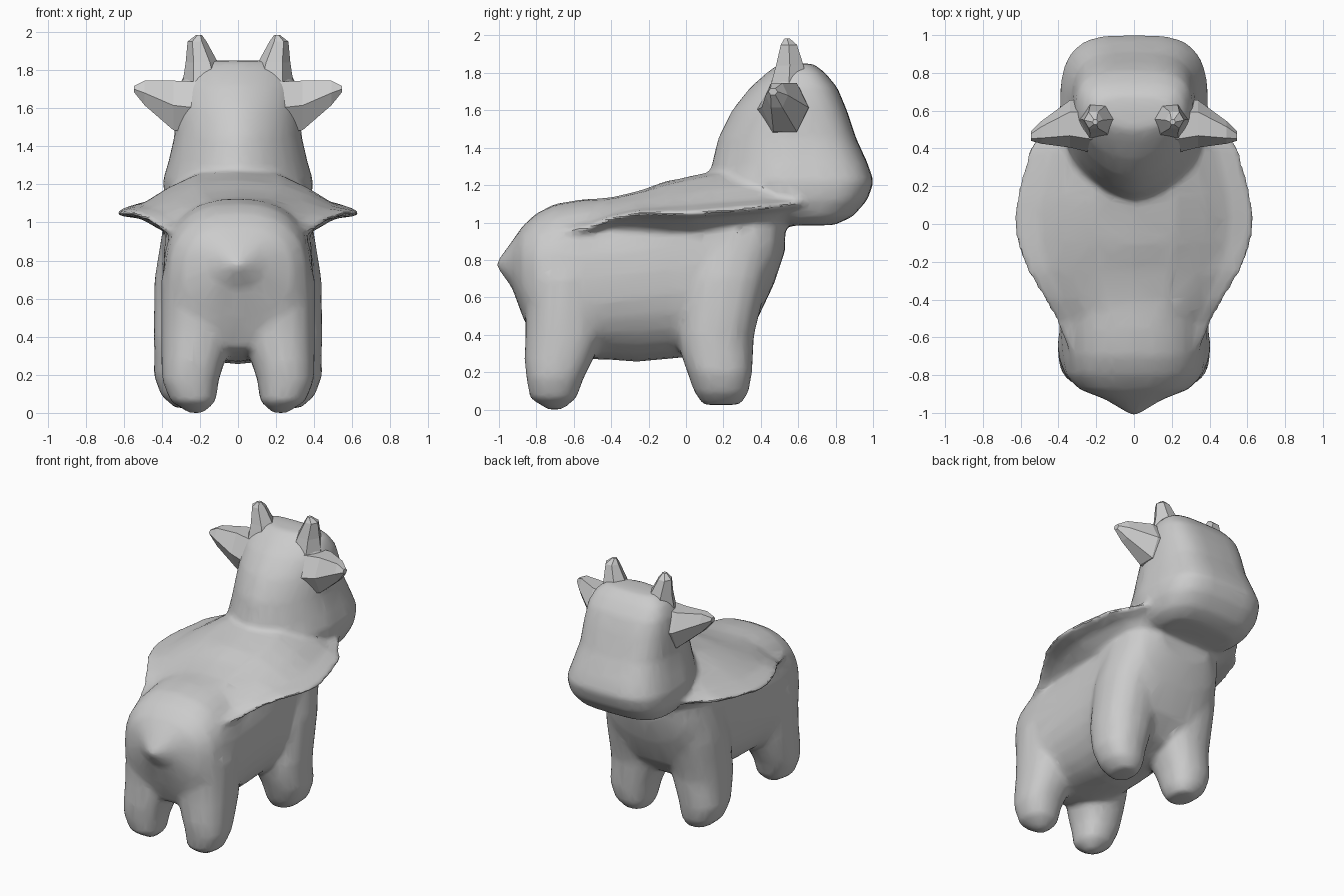
import bpy, bmesh, math

if "Cube" in bpy.data.objects:
    bpy.data.objects.remove(bpy.data.objects["Cube"])


def loft(name, rings):
    """Skin a list of closed point rings, capping both ends."""
    bm = bmesh.new()
    rows = [[bm.verts.new(p) for p in r] for r in rings]
    n = len(rows[0])
    for a, b in zip(rows, rows[1:]):
        for i in range(n):
            j = (i + 1) % n
            bm.faces.new((a[i], a[j], b[j], b[i]))
    bm.faces.new(rows[0])
    bm.faces.new(rows[-1])
    bmesh.ops.recalc_face_normals(bm, faces=bm.faces)
    me = bpy.data.meshes.new(name)
    bm.to_mesh(me)
    bm.free()
    ob = bpy.data.objects.new(name, me)
    bpy.context.collection.objects.link(ob)
    return ob


def oval(ru, rv, n=28, e_pos=2.0, e_neg=2.0):
    """Superellipse points; the exponent may differ on the +v and -v halves."""
    pts = []
    for i in range(n):
        t = 2 * math.pi * i / n
        c, s = math.cos(t), math.sin(t)
        k = 2 / (e_pos if s > 0 else e_neg)
        pts.append((ru * math.copysign(abs(c) ** k, c), rv * math.copysign(abs(s) ** k, s)))
    return pts


parts = []

# Torso with pointed tail: y, half width, bottom, top, squareness of the underside
torso = [(-1.015, .012, .765, .785, 2), (-.93, .15, .65, .90, 2), (-.875, .29, .50, .98, 2.4),
         (-.8, .365, .34, 1.05, 3), (-.7, .385, .30, 1.1, 3), (-.55, .395, .27, 1.125, 2.6),
         (-.4, .395, .265, 1.13, 2.3), (-.26, .395, .255, 1.165, 2.2), (-.1, .395, .27, 1.225, 2.3),
         (.1, .40, .29, 1.245, 2.5), (.25, .41, .35, 1.24, 2.5), (.38, .39, .48, 1.22, 2.5),
         (.47, .33, .67, 1.2, 2.4), (.53, .22, .85, 1.15, 2)]
parts.append(loft("torso", [[(u, y, (b + t) / 2 + v) for u, v in oval(w, (t - b) / 2, 28, 2.5, e)]
                            for y, w, b, t, e in torso]))

# Stubby legs: z, centre x, centre y, radius x, radius y
rear = [(0, .22, -.70, .04, .04), (.06, .235, -.71, .12, .125), (.17, .25, -.70, .15, .155),
        (.27, .235, -.68, .168, .185), (.4, .215, -.65, .19, .21), (.7, .195, -.64, .21, .22),
        (.9, .18, -.62, .17, .18)]
front = [(.025, .25, .19, .08, .10), (.09, .27, .19, .135, .145), (.2, .28, .18, .165, .175),
         (.3, .26, .165, .18, .195), (.4, .245, .16, .2, .205), (.7, .23, .21, .21, .23),
         (.95, .22, .27, .18, .2)]
for name, rows in (("rear_leg", rear), ("front_leg", front)):
    for s in (-1, 1):
        parts.append(loft(name, [[(s * (cx + u), cy + v, z) for u, v in oval(rx, ry, 16, 2.3, 2.3)]
                                 for z, cx, cy, rx, ry in rows]))

# Head, broad at the muzzle and tapering to the nape: z, back y, front y, half width
head = [(.985, .48, .79, .26), (1.03, .32, .89, .34), (1.12, .2, .97, .385),
        (1.22, .12, 1.005, .395), (1.32, .14, .97, .365), (1.45, .17, .91, .335),
        (1.6, .245, .86, .325), (1.72, .34, .81, .31), (1.80, .43, .745, .27), (1.85, .5, .68, .2)]
parts.append(loft("head", [[(u, (a + b) / 2 + v, z) for u, v in oval(w, (b - a) / 2, 32, 3.4, 1.75)]
                           for z, a, b, w in head]))

# Shoulder flange: y, half width, centre height, edge height
flange = [(-.68, .34, 1.1, .95), (-.52, .41, 1.125, .97), (-.4, .475, 1.135, 1.02),
          (-.25, .565, 1.17, 1.05), (-.1, .62, 1.22, 1.05), (.03, .64, 1.25, 1.05),
          (.15, .62, 1.275, 1.06), (.4, .555, 1.28, 1.08), (.5, .475, 1.26, 1.09), (.64, .38, 1.2, 1.11)]


def flange_ring(y, w, t, e):
    d = t - e
    half = [(.35, t - .1 * d), (.6, e + .56 * d), (.8, e + .2 * d), (1, e + .012),
            (1, e - .014), (.8, e - .03), (.64, e - .09)]
    pts = [(0, t)] + [(f * w, z) for f, z in half] + [(0, e - .12)]
    pts += [(-f * w, z) for f, z in reversed(half)]
    return [(x, y, z) for x, z in pts]


parts.append(loft("flange", [flange_ring(*r) for r in flange]))

# Fuse the parts into one soft, lightly faceted skin
for o in bpy.context.selected_objects:
    o.select_set(False)
for o in parts:
    o.select_set(True)
bpy.context.view_layer.objects.active = parts[0]
bpy.ops.object.join()
body = bpy.context.view_layer.objects.active
body.name = "body"
m = body.modifiers.new("fuse", 'REMESH')
m.mode = 'VOXEL'
m.voxel_size = .016
m = body.modifiers.new("soften", 'SMOOTH')
m.factor = .5
m.iterations = 16
m = body.modifiers.new("facet", 'DECIMATE')
m.ratio = .1
for mod in ("fuse", "soften", "facet"):
    bpy.ops.object.modifier_apply(modifier=mod)
bpy.ops.object.shade_smooth_by_angle(angle=math.radians(30))

# Faceted horns and ears on both sides
horn = [(1.74, .18, .55, .11), (1.84, .19, .555, .085), (1.95, .215, .55, .05), (1.985, .205, .54, .015)]
ear = [(.2, .52, 1.60, .15, .16), (.34, .53, 1.615, .125, .15), (.49, .485, 1.68, .06, .075),
       (.545, .465, 1.70, .025, .02)]
for side, s in (("left", -1), ("right", 1)):
    loft(side + "_horn", [[(s * (cx + u), cy + v, z) for u, v in oval(r, r, 6)] for z, cx, cy, r in horn])
    loft(side + "_ear", [[(s * x, cy + u, cz + v) for u, v in oval(ry, rz, 6)] for x, cy, cz, ry, rz in ear])
